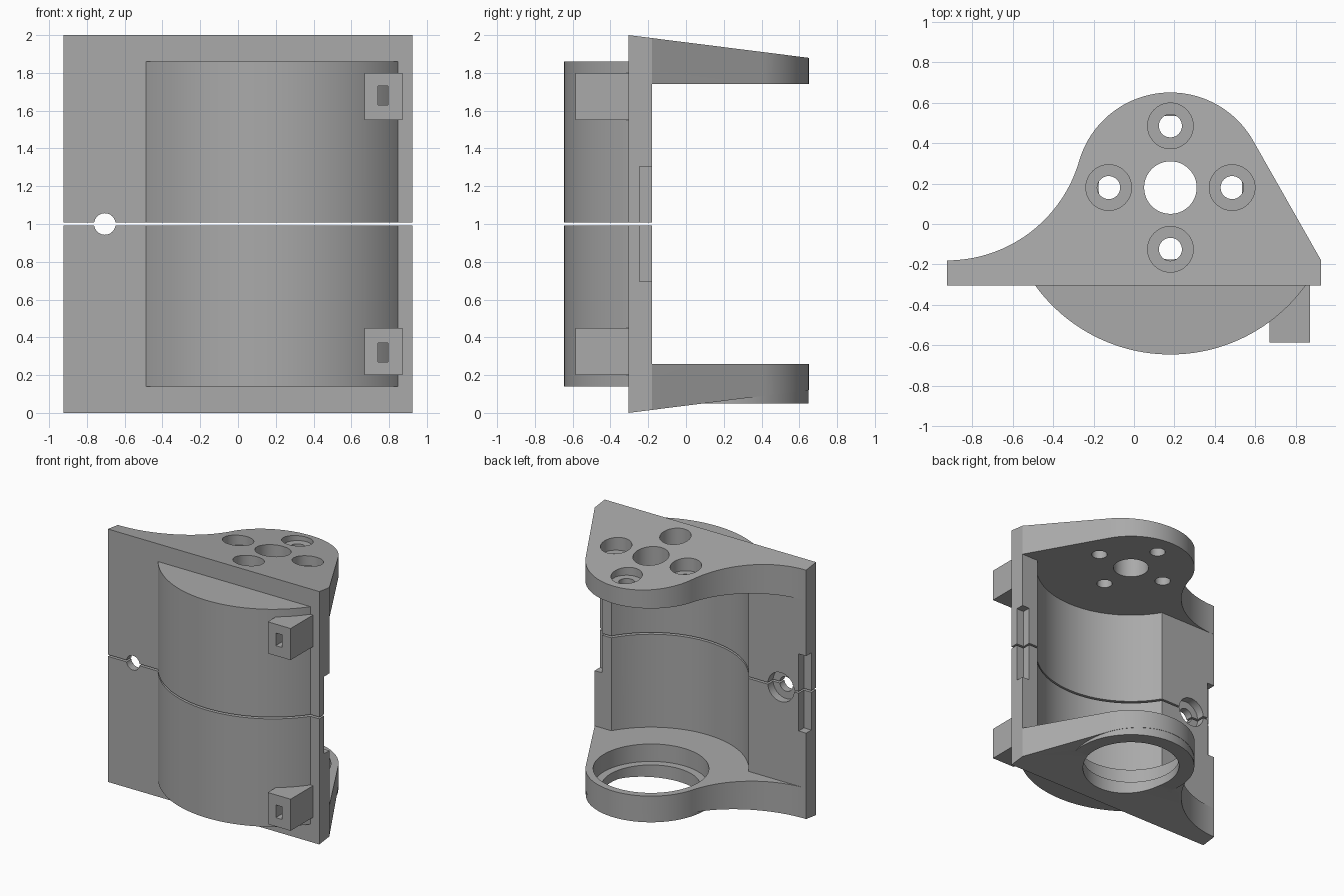
import bpy, bmesh, math
from mathutils import Matrix

cube = bpy.data.objects.get("Cube")
if cube:
    bpy.data.objects.remove(cube, do_unlink=True)

grey = bpy.data.materials.new("plain_grey")
grey.use_nodes = True
COLOUR = (0.4, 0.4, 0.4, 1)
grey.diffuse_color = COLOUR
grey.node_tree.nodes["Principled BSDF"].inputs["Base Color"].default_value = COLOUR

AX, AY = 0.18, 0.18            # shared axis of bulge, hollow and holes
HALF_W, FRONT, BACK = 0.925, -0.305, -0.18
GAP = 1.007                    # underside of the upper half
INNER = 1.742                  # inner face of the flange


def prism(name, pts, z0, z1, top=None):
    """Extrude an outline; an optional function gives a sloped top."""
    bm = bmesh.new()
    low = [bm.verts.new((x, y, z0)) for x, y in pts]
    high = [bm.verts.new((x, y, top(y) if top else z1)) for x, y in pts]
    bm.faces.new(low[::-1])
    bm.faces.new(high)
    n = len(pts)
    for i in range(n):
        j = (i + 1) % n
        bm.faces.new((low[i], low[j], high[j], high[i]))
    bmesh.ops.recalc_face_normals(bm, faces=bm.faces)
    me = bpy.data.meshes.new(name)
    bm.to_mesh(me)
    bm.free()
    me.materials.append(grey)
    ob = bpy.data.objects.new(name, me)
    bpy.context.collection.objects.link(ob)
    return ob


def box(name, x0, x1, y0, y1, z0, z1):
    return prism(name, [(x0, y0), (x1, y0), (x1, y1), (x0, y1)], z0, z1)


def arc(cx, cy, r, a0, a1, n):
    return [(cx + r * math.cos(a0 + (a1 - a0) * i / n),
             cy + r * math.sin(a0 + (a1 - a0) * i / n)) for i in range(n + 1)]


def cylinder(name, cx, cy, r, z0, z1, n=64):
    return prism(name, arc(cx, cy, r, 0, math.tau, n)[:-1], z0, z1)


def combine(target, tool, op):
    """Boolean the tool into the target and discard it."""
    mod = target.modifiers.new("combine", 'BOOLEAN')
    mod.operation, mod.object, mod.solver = op, tool, 'EXACT'
    bpy.context.view_layer.objects.active = target
    bpy.ops.object.modifier_apply(modifier=mod.name)
    bpy.data.objects.remove(tool, do_unlink=True)


def add(target, tool):
    combine(target, tool, 'UNION')


def cut(target, tool):
    combine(target, tool, 'DIFFERENCE')


# Flange outline: straight tangent on one side, concave sweep on the other
R = 0.47
dx, dy = HALF_W - AX, BACK - AY
a_right = math.atan2(dy, dx) + math.acos(R / math.hypot(dx, dy))
ex, ey = HALF_W + AX, AY - BACK
sweep = (ex * ex + ey * ey - R * R) / (2 * (R + ey))
sx, sy = -HALF_W, BACK + sweep
a_left = math.atan2(sy - AY, sx - AX)
outline = [(-HALF_W, FRONT), (HALF_W, FRONT), (HALF_W, BACK)]
outline += arc(AX, AY, R, a_right, a_left, 48)
outline += arc(sx, sy, sweep, a_left - math.pi, -math.pi / 2, 32)[1:]

# Upper half: flange with sloped top, back plate, bulge
upper = prism("upper_shell", outline, INNER, 2,
              top=lambda y: 2 - 0.126 * (y - FRONT))
add(upper, box("plate", -HALF_W, HALF_W, FRONT, BACK, GAP, 1.8))
RB = 0.825
a = math.asin((AY + 0.25) / RB)
add(upper, prism("bulge", arc(AX, AY, RB, math.pi + a, math.tau - a, 64), GAP, 1.86))

# Slotted lug beside the bulge
lug = box("lug", 0.67, 0.87, -0.585, -0.27, 1.55, 1.80)
cut(lug, box("lug_slot", 0.74, 0.795, -0.7, -0.31, 1.63, 1.73))
add(upper, lug)

# Hollow interior, edge notches, and the split screw hole with its recess
cut(upper, cylinder("hollow", AX, AY, 0.70, 0.9, INNER, 96))
for s in (-1, 1):
    xs = sorted((s * 0.86, s * 1.0))
    cut(upper, box("notch", xs[0], xs[1], -0.245, -0.1, 0.9, 1.305))
for r, y0, y1 in ((0.057, -0.5, 0.0), (0.115, -0.245, 0.0)):
    hole = cylinder("screw_hole", 0, 0, r, y0, y1, 32)
    hole.data.transform(Matrix.Translation((-0.705, 0, 1)) @ Matrix.Rotation(-math.pi / 2, 4, 'X'))
    cut(upper, hole)

# Lower half is the mirror image
lower = upper.copy()
lower.data = upper.data.copy()
lower.name = "lower_shell"
bpy.context.collection.objects.link(lower)
lower.data.transform(Matrix.Translation((0, 0, 2)) @ Matrix.Diagonal((1, 1, -1, 1)))
lower.data.flip_normals()

# Upper flange: central hole and four counterbored holes around it
cut(upper, cylinder("centre_hole", AX, AY, 0.13, 1.6, 2.1, 48))
for k in range(4):
    hx = AX + 0.305 * math.cos(k * math.pi / 2)
    hy = AY + 0.305 * math.sin(k * math.pi / 2)
    cut(upper, cylinder("bolt_hole", hx, hy, 0.057, 1.6, 2.1, 32))
    cut(upper, cylinder("counterbore", hx, hy, 0.113, 1.85, 2.1, 40))

# Lower flange: flat round boss with a stepped bearing seat
add(lower, cylinder("boss", AX, AY, 0.468, 0.05, 0.2, 96))
cut(lower, cylinder("bearing_hole", AX, AY, 0.355, -0.1, 0.4, 80))
cut(lower, cylinder("bearing_seat", AX, AY, 0.415, 0.12, 0.4, 80))

# Smooth curved walls, crisp edges
for ob in (upper, lower):
    bpy.ops.object.select_all(action='DESELECT')
    ob.select_set(True)
    bpy.context.view_layer.objects.active = ob
    bpy.ops.object.shade_smooth_by_angle(angle=math.radians(25))
